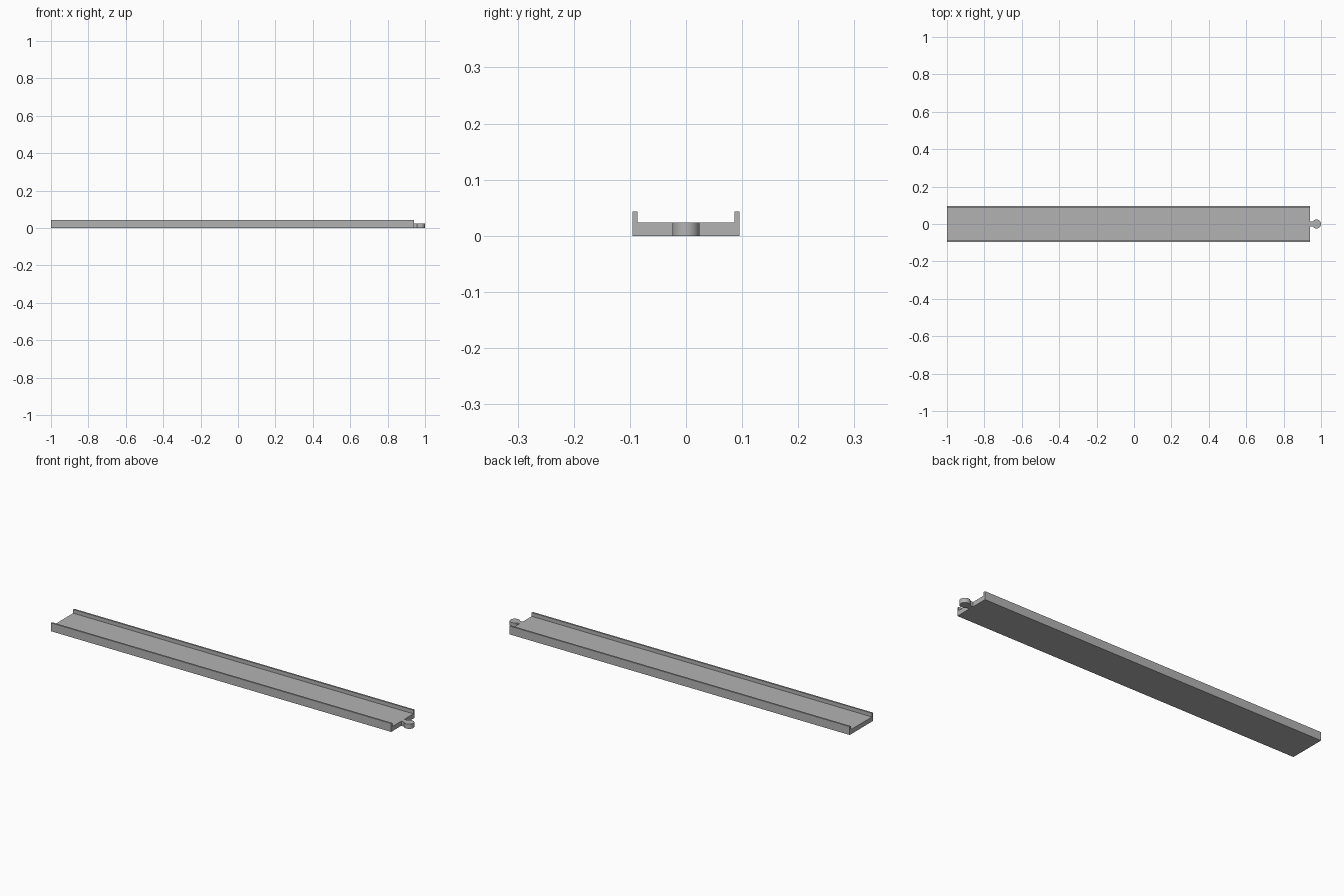
import bpy, bmesh, math

cube = bpy.data.objects.get("Cube")
if cube:
    bpy.data.objects.remove(cube, do_unlink=True)

grey = bpy.data.materials.new("plain_grey")
grey.use_nodes = True
colour = (0.45, 0.45, 0.45, 1)
grey.diffuse_color = colour
grey.node_tree.nodes["Principled BSDF"].inputs["Base Color"].default_value = colour

START, END, TIP = -1.0, 0.94, 1.0
HALF_WIDTH, INNER, FLOOR, RIM = 0.095, 0.086, 0.024, 0.043
KNOB_RADIUS, NECK = 0.024, 0.013


def extrude(name, outline, offset):
    """Make a solid by pushing a closed outline along an offset."""
    bm = bmesh.new()
    face = bm.faces.new([bm.verts.new(p) for p in outline])
    moved = bmesh.ops.extrude_face_region(bm, geom=[face], use_keep_orig=True)
    verts = [v for v in moved["geom"] if isinstance(v, bmesh.types.BMVert)]
    bmesh.ops.translate(bm, verts=verts, vec=offset)
    bmesh.ops.recalc_face_normals(bm, faces=bm.faces)
    mesh = bpy.data.meshes.new(name)
    bm.to_mesh(mesh)
    bm.free()
    mesh.materials.append(grey)
    obj = bpy.data.objects.new(name, mesh)
    bpy.context.collection.objects.link(obj)
    return obj


# Channel with a flat floor and two raised rims
half = [(HALF_WIDTH, 0), (HALF_WIDTH, RIM), (INNER, RIM), (INNER, FLOOR)]
section = half + [(-y, z) for y, z in reversed(half)]
extrude("track_channel", [(START, y, z) for y, z in section], (END - START, 0, 0))

# Connector: neck and round knob in one outline
centre = TIP - KNOB_RADIUS
gap = math.pi - math.asin(NECK / KNOB_RADIUS)
steps = 40
arc = [-gap + 2 * gap * i / steps for i in range(steps + 1)]
outline = [(END, -NECK, 0)]
outline += [(centre + KNOB_RADIUS * math.cos(a), KNOB_RADIUS * math.sin(a), 0) for a in arc]
outline += [(END, NECK, 0)]
connector = extrude("end_connector", outline, (0, 0, FLOOR))

# Smooth only the round wall of the knob
bpy.ops.object.select_all(action="DESELECT")
connector.select_set(True)
bpy.context.view_layer.objects.active = connector
bpy.ops.object.shade_smooth_by_angle(angle=math.radians(30))
